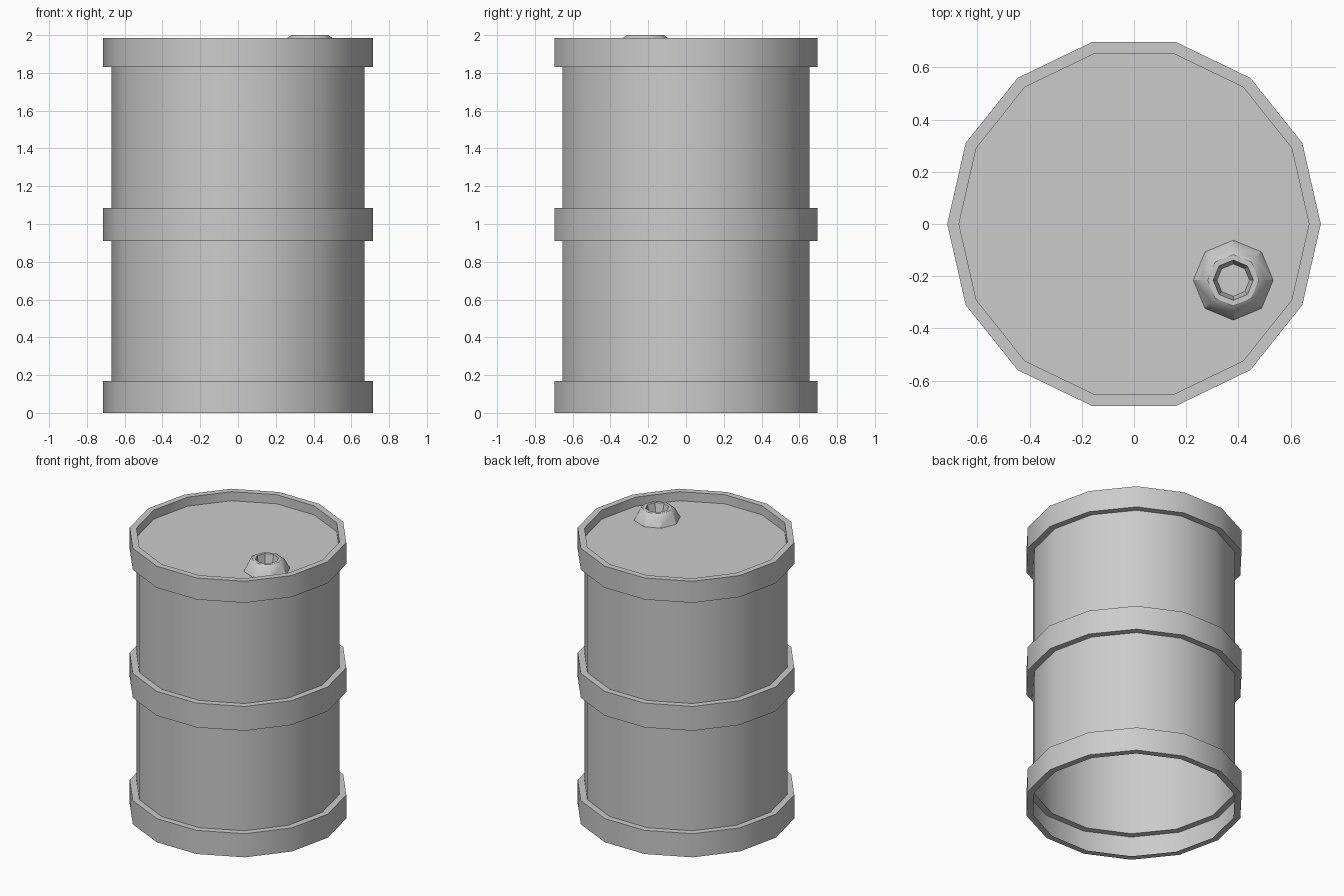
import bpy, bmesh
from math import pi, cos, sin, radians

if "Cube" in bpy.data.objects:
    bpy.data.objects.remove(bpy.data.objects["Cube"])


def lathe(name, profile, sides, center=(0, 0), cap_end=False):
    """Spin an open (radius, z) profile into a low-poly shell."""
    bm = bmesh.new()
    rings = []
    for r, z in profile:
        rings.append([bm.verts.new((center[0] + r * cos(2 * pi * i / sides),
                                    center[1] + r * sin(2 * pi * i / sides), z))
                      for i in range(sides)])
    for a, b in zip(rings, rings[1:]):
        for i in range(sides):
            j = (i + 1) % sides
            bm.faces.new((a[i], a[j], b[j], b[i]))
    if cap_end:
        bm.faces.new(rings[-1])
    mesh = bpy.data.meshes.new(name)
    bm.to_mesh(mesh)
    bm.free()
    obj = bpy.data.objects.new(name, mesh)
    bpy.context.collection.objects.link(obj)
    bpy.context.view_layer.objects.active = obj
    obj.select_set(True)
    bpy.ops.object.shade_smooth_by_angle(angle=radians(30))
    obj.select_set(False)
    return obj


BODY, BAND, LID_Z = 0.67, 0.715, 1.92

# Drum shell: open underneath, three raised bands, recessed lid
profile = [(BODY, 0), (BAND, 0), (BAND, 0.17), (BODY, 0.17),
           (BODY, 0.91), (BAND, 0.91), (BAND, 1.085), (BODY, 1.085),
           (BODY, 1.83), (BAND, 1.83), (BAND, 1.985), (BODY, 1.985),
           (BODY, LID_Z)]
lathe("drum_shell", profile, 14, cap_end=True)

# Octagonal filler cap with a recessed socket
cap_profile = [(0.153, LID_Z), (0.119, 1.985), (0.098, 2.0),
               (0.077, 2.0), (0.062, 1.93)]
lathe("filler_cap", cap_profile, 8, center=(0.38, -0.215), cap_end=True)
